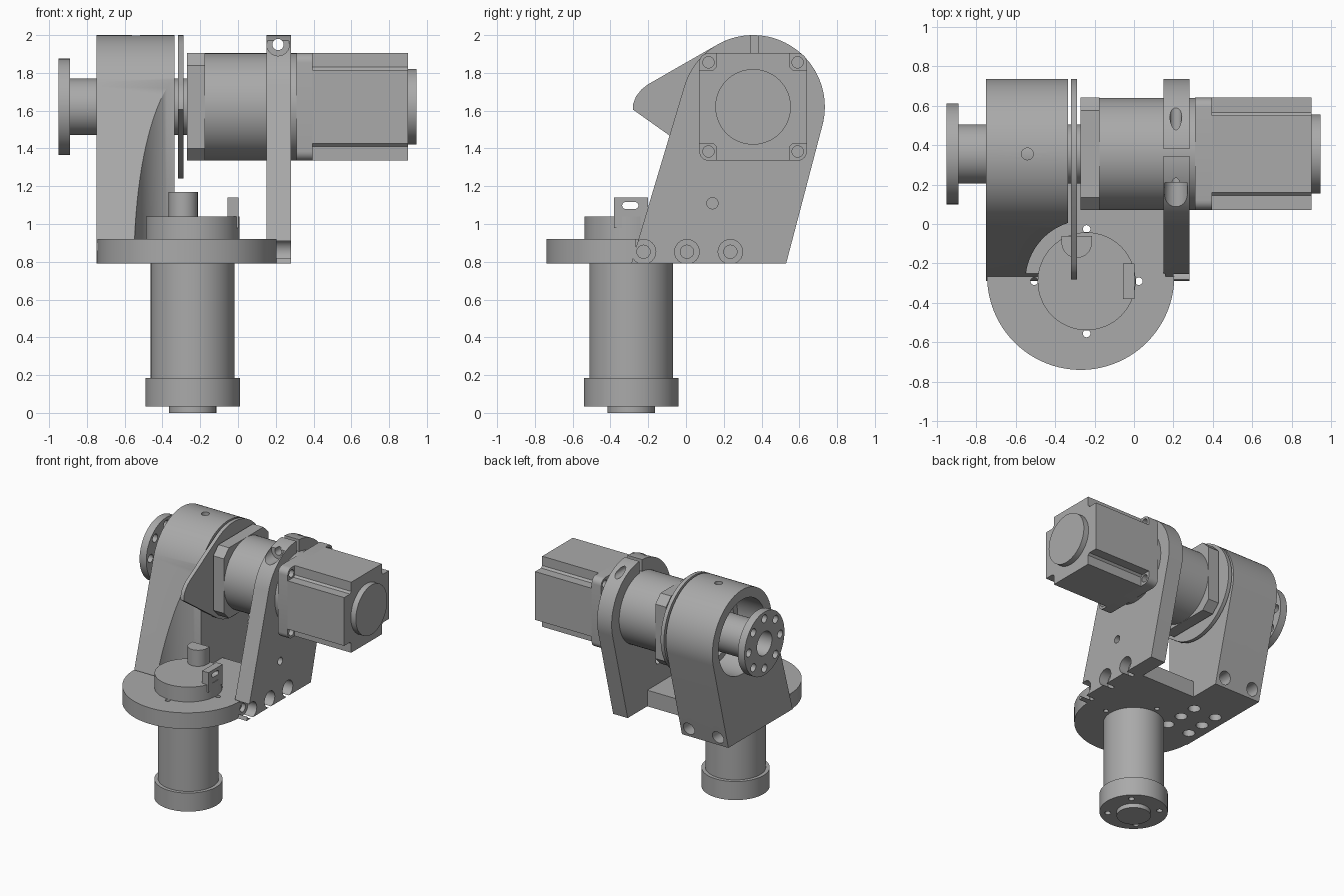
import bpy, bmesh
from math import cos, sin, radians, degrees, atan2, acos, hypot

cube = bpy.data.objects.get("Cube")
if cube:
    bpy.data.objects.remove(cube, do_unlink=True)

grey = bpy.data.materials.new("machined_grey")
grey.use_nodes = True
GREY = (0.40, 0.40, 0.40, 1)
grey.diffuse_color = GREY
grey.node_tree.nodes["Principled BSDF"].inputs["Base Color"].default_value = GREY

parts = []
AY, AZ = 0.355, 1.62      # horizontal drive axis (y, z)
MX, MY = -0.24, -0.29     # vertical motor axis (x, y)
LOW, DECK = 0.79, 0.92    # underside and top of the base


def arc(cx, cy, r, a0=0, a1=360, n=64):
    full = abs(a1 - a0) == 360
    steps = n if full else n + 1
    return [(cx + r * cos(radians(a0 + (a1 - a0) * i / n)),
             cy + r * sin(radians(a0 + (a1 - a0) * i / n))) for i in range(steps)]


def prism(name, pts, axis, lo, hi):
    """Extrude a 2D outline along an axis."""
    place = {"x": lambda u, v, w: (w, u, v),
             "y": lambda u, v, w: (u, w, v),
             "z": lambda u, v, w: (u, v, w)}[axis]
    bm = bmesh.new()
    rings = [[bm.verts.new(place(u, v, w)) for u, v in pts] for w in (lo, hi)]
    for ring in rings:
        bm.faces.new(ring)
    for i in range(len(pts)):
        j = (i + 1) % len(pts)
        bm.faces.new((rings[0][i], rings[0][j], rings[1][j], rings[1][i]))
    bmesh.ops.recalc_face_normals(bm, faces=bm.faces)
    mesh = bpy.data.meshes.new(name)
    bm.to_mesh(mesh)
    bm.free()
    mesh.materials.append(grey)
    ob = bpy.data.objects.new(name, mesh)
    bpy.context.collection.objects.link(ob)
    parts.append(ob)
    return ob


def rod(name, axis, u, v, r, lo, hi, n=64):
    return prism(name, arc(u, v, r, n=n), axis, lo, hi)


def box(name, x0, x1, y0, y1, z0, z1):
    return prism(name, [(x0, y0), (x1, y0), (x1, y1), (x0, y1)], "z", z0, z1)


def cut(ob, cutter):
    """Subtract a cutter and discard it."""
    mod = ob.modifiers.new("cut", "BOOLEAN")
    mod.operation, mod.solver, mod.object = "DIFFERENCE", "EXACT", cutter
    bpy.context.view_layer.objects.active = ob
    bpy.ops.object.modifier_apply(modifier=mod.name)
    parts.remove(cutter)
    bpy.data.objects.remove(cutter, do_unlink=True)


def drill(ob, axis, u, v, r, lo, hi, n=24):
    cut(ob, rod("drill", axis, u, v, r, lo, hi, n))


def rounded_square(h, r, n):
    pts = []
    for k, (sx, sy) in enumerate([(1, 1), (-1, 1), (-1, -1), (1, -1)]):
        pts += arc(AY + sx * (h - r), AZ + sy * (h - r), r, 90 * k, 90 * k + 90, n)
    return pts


# Shared side outline: round head tapering tangentially to the foot
def tangent(y, z, side):
    dy, dz = y - AY, z - AZ
    return degrees(atan2(dz, dy)) + side * degrees(acos(0.38 / hypot(dy, dz)))


FRONT, BACK = -0.29, 0.53
a_back = tangent(BACK, LOW, 1)
a_front = tangent(FRONT, LOW, -1) + 360
outline = [(FRONT, LOW), (BACK, LOW)] + arc(AY, AZ, 0.38, a_back, a_front, 48)

# Base plate with round nose
base = prism("base_plate", arc(-0.27, -0.265, 0.474, 180, 360) +
             [(0.16, -0.265), (0.16, 0.28), (-0.34, 0.28), (-0.34, -0.265)],
             "z", LOW, DECK)
for dx, dy in [(1, 0), (-1, 0), (0, 1), (0, -1)]:
    drill(base, "z", MX + 0.265 * dx, MY + 0.265 * dy, 0.019, 0.7, 1)

# Bearing housing
housing = prism("bearing_housing", outline, "x", -0.75, -0.335)
drill(housing, "x", AY, AZ, 0.30, -0.8, -0.5, 64)
drill(housing, "x", AY, AZ, 0.25, -0.55, -0.3, 64)
cut(housing, rod("scoop", "z", MX, MY, 0.31, DECK, 1.8, 96))
drill(housing, "z", -0.54, AY, 0.03, 1.8, 2.1)
for x in (-0.41, -0.67):
    drill(housing, "y", x, 0.86, 0.05, 0.42, 0.7)
    drill(housing, "y", x, 0.86, 0.03, 0.3, 0.45)
for x in (-0.45, -0.65):
    for y in (-0.15, 0, 0.15):
        drill(housing, "z", x, y, 0.045, 0.7, 0.85)

# Clamp plate holding the drive motor
clamp = prism("clamp_plate", outline, "x", 0.15, 0.28)
drill(clamp, "x", AY, AZ, 0.284, 0, 0.4, 64)
cut(clamp, box("slot", 0, 0.4, 0.345, 0.38, 1.85, 2.1))
drill(clamp, "y", 0.212, 1.95, 0.06, -0.2, 0.21)
drill(clamp, "y", 0.212, 1.95, 0.03, 0, 0.9)
drill(clamp, "x", 0.14, 1.11, 0.03, 0, 0.4)
for y in (-0.225, 0.005, 0.235):
    drill(clamp, "x", y, 0.853, 0.065, 0.2, 0.4)
    drill(clamp, "x", y, 0.853, 0.035, 0.165, 0.3)

# Thin cam plate with a pointed lobe
prism("cam_plate", arc(AY, AZ, 0.38, -128, 120) +
      [(-0.2, 1.74), (-0.235, 1.713), (-0.265, 1.675), (-0.28, 1.635), (-0.28, 1.605)],
      "x", -0.318, -0.288)

# Output shaft and drilled flange
shaft = rod("output_shaft", "x", AY, AZ, 0.15, -0.90, -0.265)
flange = rod("output_flange", "x", AY, AZ, 0.255, -0.95, -0.89)
for ob in (shaft, flange):
    drill(ob, "x", AY, AZ, 0.095, -1, -0.6, 48)
for u, v in arc(AY, AZ, 0.2, n=8):
    drill(flange, "x", u, v, 0.032, -1, -0.8)

# Gearbox
prism("gearbox_flange", rounded_square(0.285, 0.065, 1), "x", -0.27, -0.175)
rod("gearbox_body", "x", AY, AZ, 0.284, -0.18, 0.32)

# Drive motor: corner-drilled flange, notched body, round end cap
motor_flange = prism("motor_flange", rounded_square(0.285, 0.05, 6), "x", 0.31, 0.395)
for sy in (-1, 1):
    for sz in (-1, 1):
        drill(motor_flange, "x", AY + sy * 0.236, AZ + sz * 0.236, 0.03, 0.25, 0.5)
h, k = 0.285, 0.195
quarter = [(h, -k), (h, k), (k + 0.015, k), (k, k + 0.015)]
section = []
for turn in range(4):
    section += [(AY + u, AZ + v) for u, v in quarter]
    quarter = [(-v, u) for u, v in quarter]
prism("motor_body", section, "x", 0.39, 0.90)
rod("motor_end_cap", "x", AY, AZ, 0.2, 0.89, 0.945)

# Upright motor
rod("upright_pilot", "z", MX, MY, 0.125, 0, 0.05)
collar = rod("upright_collar", "z", MX, MY, 0.25, 0.035, 0.185)
for u, v in arc(MX, MY, 0.19, 45, 405, 4):
    drill(collar, "z", u, v, 0.022, 0, 0.1)
rod("upright_body", "z", MX, MY, 0.222, 0.18, 0.93)
rod("upright_cap", "z", MX, MY, 0.248, 0.90, 1.04)

# Cable post and slotted connector on the cap
prism("cable_post", arc(-0.29, -0.095, 0.077, 180, 360, 24) +
      [(-0.213, -0.06), (-0.367, -0.06)], "z", 1.03, 1.17)
connector = box("connector", -0.055, 0.003, -0.38, -0.2, 0.98, 1.14)
cut(connector, prism("slot", arc(-0.27, 1.098, 0.018, -90, 90, 10) +
                     arc(-0.32, 1.098, 0.018, 90, 270, 10), "x", -0.1, 0.1))

# Smooth round surfaces, keep edges crisp
bpy.ops.object.select_all(action="DESELECT")
for ob in parts:
    ob.select_set(True)
bpy.context.view_layer.objects.active = parts[0]
bpy.ops.object.shade_smooth_by_angle(angle=radians(30))
